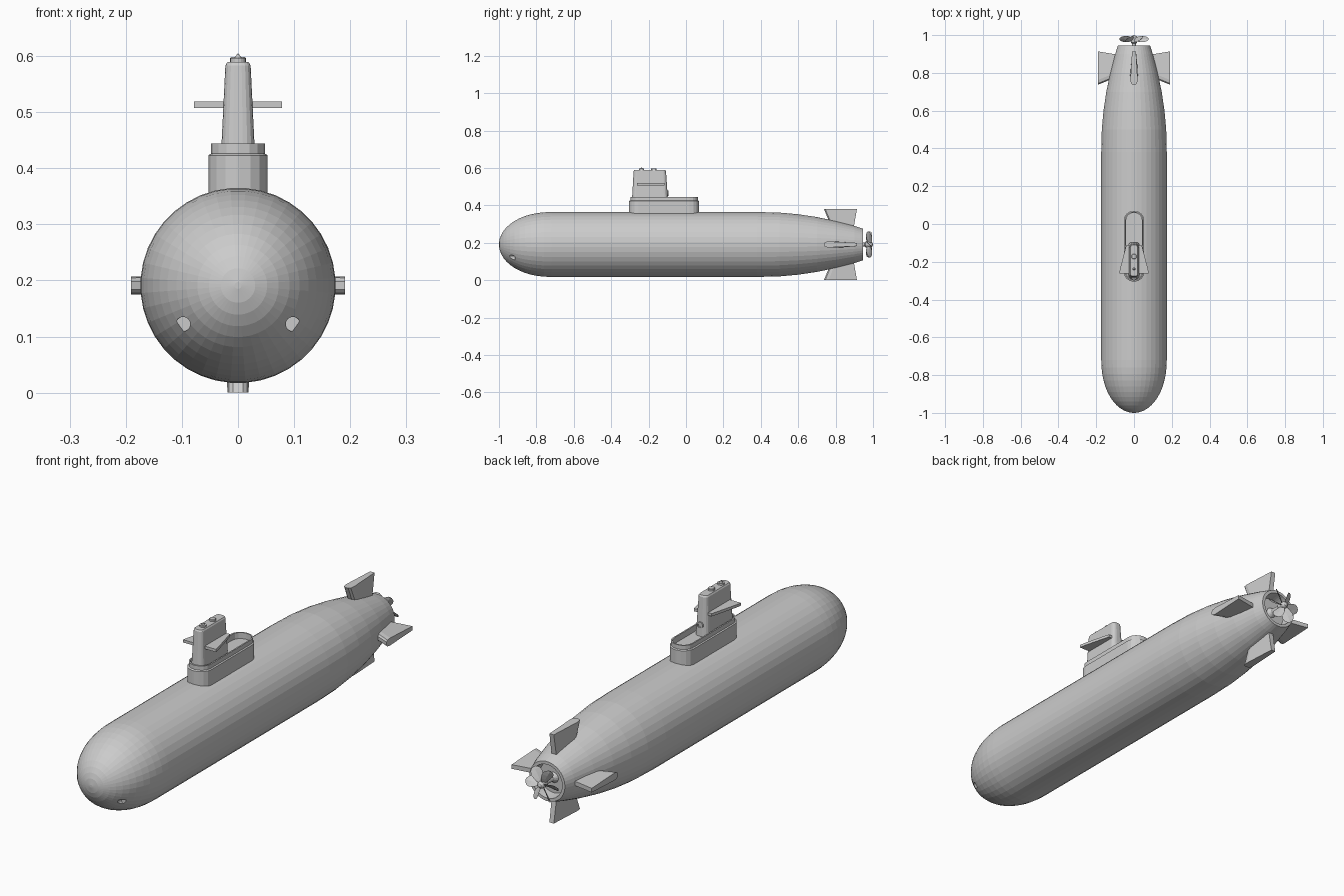
import bpy, bmesh, math
from mathutils import Matrix, Vector

if "Cube" in bpy.data.objects:
    bpy.data.objects.remove(bpy.data.objects["Cube"])

CZ = 0.191          # height of the hull axis
HULL_R = 0.174


def finish(bm, name):
    bmesh.ops.recalc_face_normals(bm, faces=bm.faces)
    me = bpy.data.meshes.new(name)
    bm.to_mesh(me)
    bm.free()
    ob = bpy.data.objects.new(name, me)
    bpy.context.collection.objects.link(ob)
    return ob


def loft(name, rings, matrix=Matrix.Identity(4), bm=None):
    """Skin equal-length rings and cap both ends."""
    own = bm is None
    bm = bm or bmesh.new()
    vs = [[bm.verts.new(matrix @ Vector(p)) for p in r] for r in rings]
    n = len(rings[0])
    for a, b in zip(vs, vs[1:]):
        for i in range(n):
            j = (i + 1) % n
            bm.faces.new((a[i], a[j], b[j], b[i]))
    bm.faces.new(vs[0])
    bm.faces.new(vs[-1])
    return finish(bm, name) if own else None


def revolve(name, profile, segs, z=CZ):
    """Revolve (y, radius) points about the hull axis."""
    rings = [[(r * math.cos(t), y, z + r * math.sin(t))
              for t in [2 * math.pi * (i + .5) / segs for i in range(segs)]]
             for y, r in profile]
    return loft(name, rings)


def round_rect(hw, y0, y1, z, rad, n=5):
    """Rounded rectangle outline in the xy plane."""
    pts = []
    for k, (sx, yc) in enumerate(((1, y1 - rad), (-1, y1 - rad),
                                  (-1, y0 + rad), (1, y0 + rad))):
        for i in range(n):
            a = math.pi / 2 * (k + i / (n - 1))
            pts.append((sx * (hw - rad) + rad * math.cos(a),
                        yc + rad * math.sin(a), z))
    return pts


def upright(name, x, y, profile, segs=16):
    return loft(name, [[(x + r * math.cos(2 * math.pi * i / segs),
                         y + r * math.sin(2 * math.pi * i / segs), z)
                        for i in range(segs)] for z, r in profile])


# Hull: rounded nose, straight body, tapered tail with recessed stern
nose = []
for i in range(13):
    a = math.pi / 2 * (i + 0.4) / 12.4
    nose.append((-0.72 - 0.28 * math.cos(a) ** 0.95, HULL_R * math.sin(a)))
nose[0] = (-1.0, 0.006)
body = [(-0.35, HULL_R), (0.0, HULL_R), (0.38, HULL_R), (0.5, 0.171),
        (0.6, 0.162), (0.7, 0.147), (0.8, 0.126), (0.9, 0.1), (0.945, 0.085)]
stern = [(0.945, 0.072), (0.9, 0.066), (0.9, 0.02)]
hull = revolve("hull", nose + body + stern, 40)

# Torpedo tube recesses in the bow
for s in (-1, 1):
    cutter = revolve("tube_cutter", [(-1.1, 0.013), (-0.915, 0.013)], 20, 0.122)
    cutter.location.x = s * 0.098
    cutter.hide_render = True
    cutter.hide_viewport = True
    mod = hull.modifiers.new("tube", 'BOOLEAN')
    mod.operation = 'DIFFERENCE'
    mod.solver = 'EXACT'
    mod.object = cutter

# Sail base: stepped wall with a sunken deck
loft("sail_base", [
    round_rect(0.053, -0.305, 0.07, 0.335, 0.050),
    round_rect(0.053, -0.305, 0.07, 0.423, 0.050),
    round_rect(0.048, -0.298, 0.065, 0.426, 0.045),
    round_rect(0.048, -0.298, 0.065, 0.444, 0.045),
    round_rect(0.042, -0.292, 0.059, 0.444, 0.039),
    round_rect(0.042, -0.292, 0.059, 0.418, 0.039)])

# Sail tower
loft("sail_tower", [
    round_rect(0.031, -0.290, -0.095, 0.41, 0.022),
    round_rect(0.0225, -0.280, -0.107, 0.583, 0.016),
    round_rect(0.019, -0.276, -0.111, 0.589, 0.013)])

# Sail planes: tapering delta plates on both sides
outline = [(0.078, -0.262), (0.074, -0.238), (0.042, -0.115)]
outline = [(-x, y) for x, y in outline] + [(x, y) for x, y in reversed(outline)]
loft("sail_planes", [[(x, y, z) for x, y in outline] for z in (0.507, 0.519)])

# Sensor mast caps on the tower
for i, y in enumerate((-0.238, -0.172)):
    top = [(0.596, 0.007), (0.604, 0.001)] if i == 0 else [(0.598, 0.012)]
    upright("mast_cap_%d" % (i + 1), 0, y,
            [(0.58, 0.014), (0.596, 0.014)] + top)

# Round hatch on the rear of the tower
hatch = revolve("tower_hatch", [(-0.115, 0.014), (-0.094, 0.014),
                                (-0.094, 0.009), (-0.098, 0.009)], 16, 0.465)

# Four tail fins, wider toward the tip
def fin_section(y0, y1, h, z):
    half = [(h * 0.45, y0), (h * 0.85, y0 + 0.007), (h, y0 + 0.025),
            (h * 0.55, y1)]
    return [(x, y, z) for x, y in half] + [(-x, y, z) for x, y in reversed(half)]

for name, ang, h in (("top_rudder", 0, 0.019), ("right_stern_plane", 90, 0.016),
                     ("bottom_rudder", 180, 0.019), ("left_stern_plane", 270, 0.016)):
    fin = loft(name, [fin_section(0.783, 0.895, h * 1.1, 0.08),
                      fin_section(0.737, 0.914, h, 0.191)],
               Matrix.Translation((0, 0, CZ)) @ Matrix.Rotation(math.radians(ang), 4, 'Y'))

# Propeller shaft and hub
revolve("propeller_hub", [(0.89, 0.03), (0.915, 0.012), (0.955, 0.01), (0.96, 0.016),
                          (0.988, 0.015), (0.997, 0.009), (1.0, 0.002)], 16)

# Propeller blades: twisted thin lofts
bm = bmesh.new()
BLADES = 6
for b in range(BLADES):
    rot = Matrix.Translation((0, 0.979, CZ)) @ Matrix.Rotation(
        2 * math.pi * b / BLADES + math.pi / 2, 4, 'Y')
    rings = []
    for r, w, twist in ((0.01, 0.010, 55), (0.03, 0.019, 50), (0.05, 0.024, 44),
                        (0.066, 0.020, 38), (0.077, 0.008, 34)):
        c, s = math.cos(math.radians(twist)), math.sin(math.radians(twist))
        rings.append([(u * c - v * s, u * s + v * c, r) for u, v in
                      ((-w, 0), (0, -0.002), (w, 0), (0, 0.002))])
    loft("", rings, rot, bm)
finish(bm, "propeller_blades")
